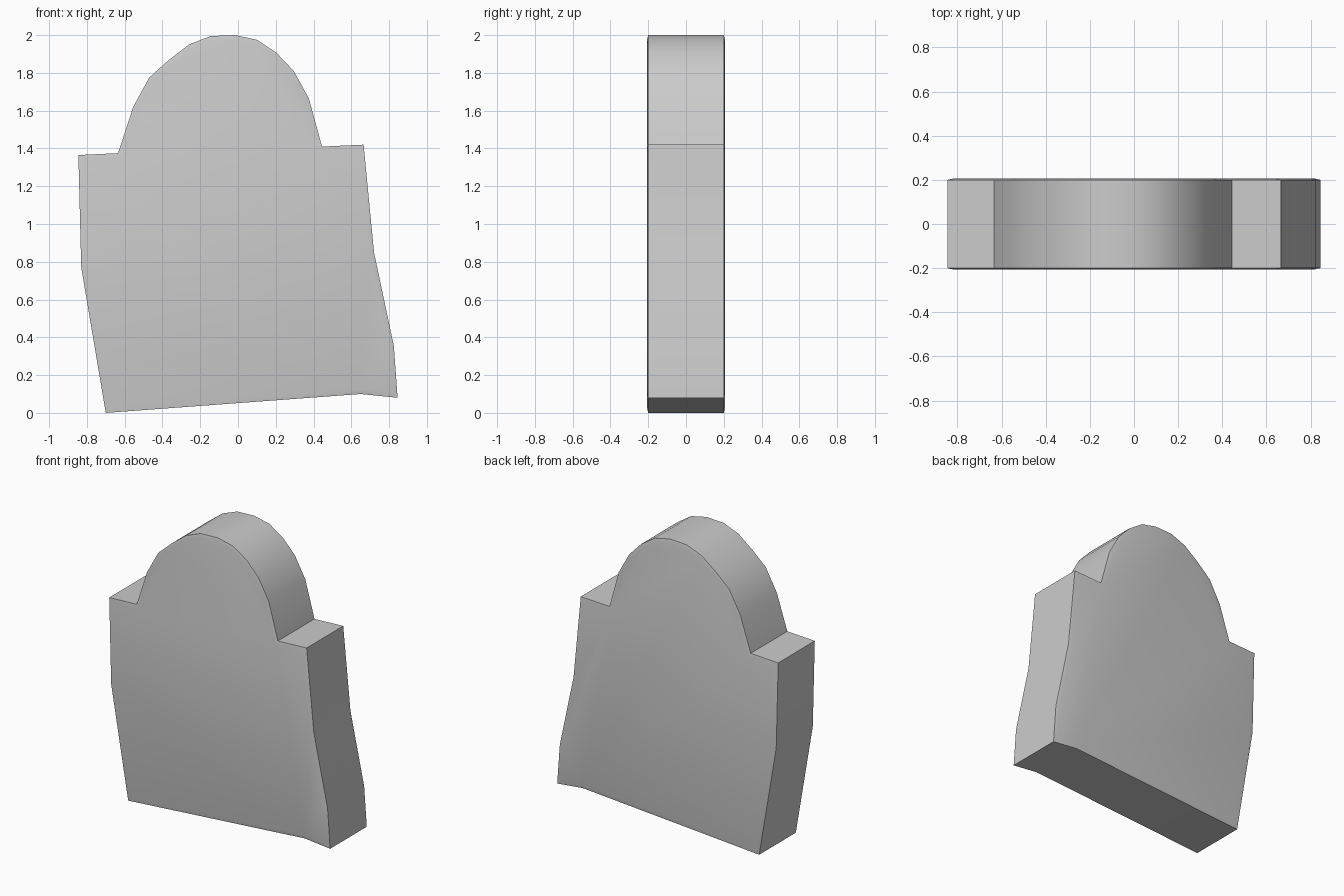
import bpy, bmesh, math

if "Cube" in bpy.data.objects:
    bpy.data.objects.remove(bpy.data.objects["Cube"])

# Worn headstone outline in the xz plane, counter-clockwise seen from the front
base = [(-0.70, 0.0), (0.65, 0.10), (0.845, 0.08)]
right_side = [(0.825, 0.355), (0.72, 0.85), (0.665, 1.42), (0.445, 1.41)]
arch = [(0.375, 1.665), (0.295, 1.81), (0.205, 1.905), (0.10, 1.975),
        (-0.015, 2.0), (-0.145, 1.995), (-0.26, 1.95), (-0.37, 1.865),
        (-0.47, 1.775), (-0.555, 1.62)]
left_side = [(-0.635, 1.375), (-0.845, 1.365), (-0.83, 0.77)]
outline = base + right_side + arch + left_side
HALF = 0.2

# Slab: front outline extruded to the back
bm = bmesh.new()
front = bm.faces.new([bm.verts.new((x, -HALF, z)) for x, z in outline])
ext = bmesh.ops.extrude_face_region(bm, geom=[front], use_keep_orig=True)
back_verts = [v for v in ext["geom"] if isinstance(v, bmesh.types.BMVert)]
bmesh.ops.translate(bm, verts=back_verts, vec=(0, 2 * HALF, 0))
bmesh.ops.recalc_face_normals(bm, faces=bm.faces[:])

# Slightly raised, softened front and back faces
broad = [f for f in bm.faces if abs(f.normal.y) > 0.9]
bmesh.ops.inset_individual(bm, faces=broad, thickness=0.025, depth=0.006,
                           use_even_offset=True)

mesh = bpy.data.meshes.new("gravestone")
bm.to_mesh(mesh)
bm.free()
stone = bpy.data.objects.new("gravestone", mesh)
bpy.context.collection.objects.link(stone)

# Smooth arch and sides, sharp rims and corners
bpy.context.view_layer.objects.active = stone
stone.select_set(True)
bpy.ops.object.shade_smooth_by_angle(angle=math.radians(30))
